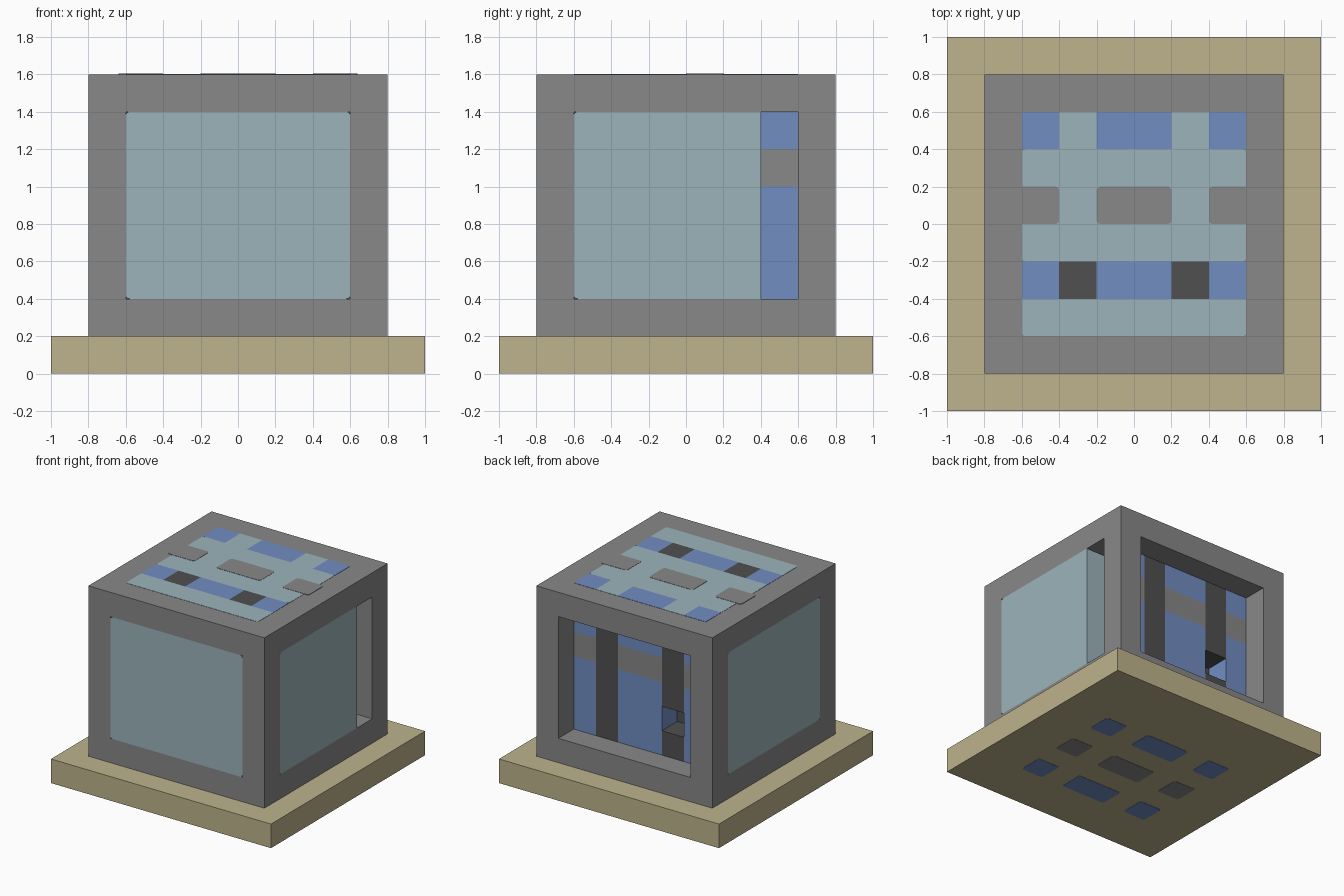
import bpy
import bmesh
from mathutils import Vector

CELL = 0.2  # everything sits on a grid of this size

default = bpy.data.objects.get("Cube")
if default:
    bpy.data.objects.remove(default, do_unlink=True)


def material(name, hex_code):
    """Flat material from an sRGB hex code."""
    rgb = []
    for i in range(3):
        c = int(hex_code[2 * i:2 * i + 2], 16) / 255
        rgb.append(c / 12.92 if c < 0.04045 else ((c + 0.055) / 1.055) ** 2.4)
    mat = bpy.data.materials.new(name)
    mat.use_nodes = True
    mat.diffuse_color = (*rgb, 1)
    mat.node_tree.nodes["Principled BSDF"].inputs["Base Color"].default_value = (*rgb, 1)
    return mat


grey = material("casing grey", "888888")
teal = material("pale teal", "9cb4bb")
blue = material("core blue", "718dc2")
dark = material("dark grey", "505050")
sand = material("base sand", "bdb38c")


def box(name, x, y, z, mat, round_axis=None, keep=lambda p: True):
    """Box between grid coordinates; edges along round_axis may be rounded."""
    bm = bmesh.new()
    bmesh.ops.create_cube(bm, size=1)
    for v in bm.verts:
        v.co = Vector([(r[0] if c < 0 else r[1]) * CELL for c, r in zip(v.co, (x, y, z))])
    if round_axis is not None:
        edges = []
        for e in bm.edges:
            a, b = (v.co for v in e.verts)
            if abs((a - b).normalized()[round_axis]) > 0.9 and keep((a + b) / 2 / CELL):
                edges.append(e)
        bmesh.ops.bevel(bm, geom=edges, offset=0.1 * CELL, segments=3,
                        profile=0.5, affect='EDGES')
    mesh = bpy.data.meshes.new(name)
    bm.to_mesh(mesh)
    bm.free()
    mesh.materials.append(mat)
    obj = bpy.data.objects.new(name, mesh)
    bpy.context.collection.objects.link(obj)
    return obj


FULL = (-4, 4)
INNER = (-3, 3)
WALL = (2, 7)
SLOTS = [(-3, -2), (-1, 1), (2, 3)]
PILLARS = [(-2, -1), (1, 2)]
EDGES = [(-4, -3), (3, 4)]

# Base slab
box("base", (-5, 5), (-5, 5), (0.01, 1), sand)

# Casing: sill, lintel and corner posts
box("sill", FULL, FULL, (1, 2), grey)
box("lintel", FULL, FULL, (7, 8), grey)
for x in EDGES:
    for y in EDGES:
        box("corner_post", x, y, WALL, grey)

# Side panes; the left (+x) pane stops short and leaves a slot
box("front_pane", INNER, EDGES[0], WALL, teal, 1)
box("right_pane", EDGES[0], INNER, WALL, teal, 0)
box("left_pane", EDGES[1], (-3, 2), WALL, teal, 0, lambda p: p.y < 0)

# Core behind the panes
box("core", INNER, (-3, 2), WALL, dark)

# Back layer: blue blocks with a grey band between dark pillars
BACK = (2, 3)
for x in SLOTS:
    box("lower_core_block", x, BACK, (2, 5), blue)
    box("core_band", x, BACK, (5, 6), grey)
    box("upper_core_block", x, BACK, (6, 7), blue)
box("whole_pillar", PILLARS[1], BACK, WALL, dark)
# This pillar has a recess
box("recess_pillar_foot", PILLARS[0], BACK, (2, 3), dark)
box("recess_pillar_top", PILLARS[0], BACK, (4, 7), dark)

# Top pattern, as thin plates
TOP = (7.9, 8.01)
OVER = (7.9, 8.02)
box("top_front_strip", INNER, (-3, -2), TOP, teal, 2, lambda p: p.y < -2.5)
box("top_middle_panel", INNER, (-1, 2), TOP, teal, 2)
for x in PILLARS:
    box("top_back_tab", x, (2, 3), TOP, teal)
    box("top_dark_square", x, (-2, -1), TOP, dark)
for x in SLOTS:
    for y in [(-2, -1), (2, 3)]:
        box("top_blue_patch", x, y, TOP, blue)
for x in [(-3.2, -2), (-1, 1), (2, 3.2)]:
    box("top_grey_patch", x, (0, 1), OVER, grey, 2)

# Underside pattern
for x in SLOTS:
    for y, mat in [((-3, -2), blue), ((-1, 0), grey), ((1, 2), blue)]:
        box("underside_patch", x, y, (0, 0.03), mat, 2)
